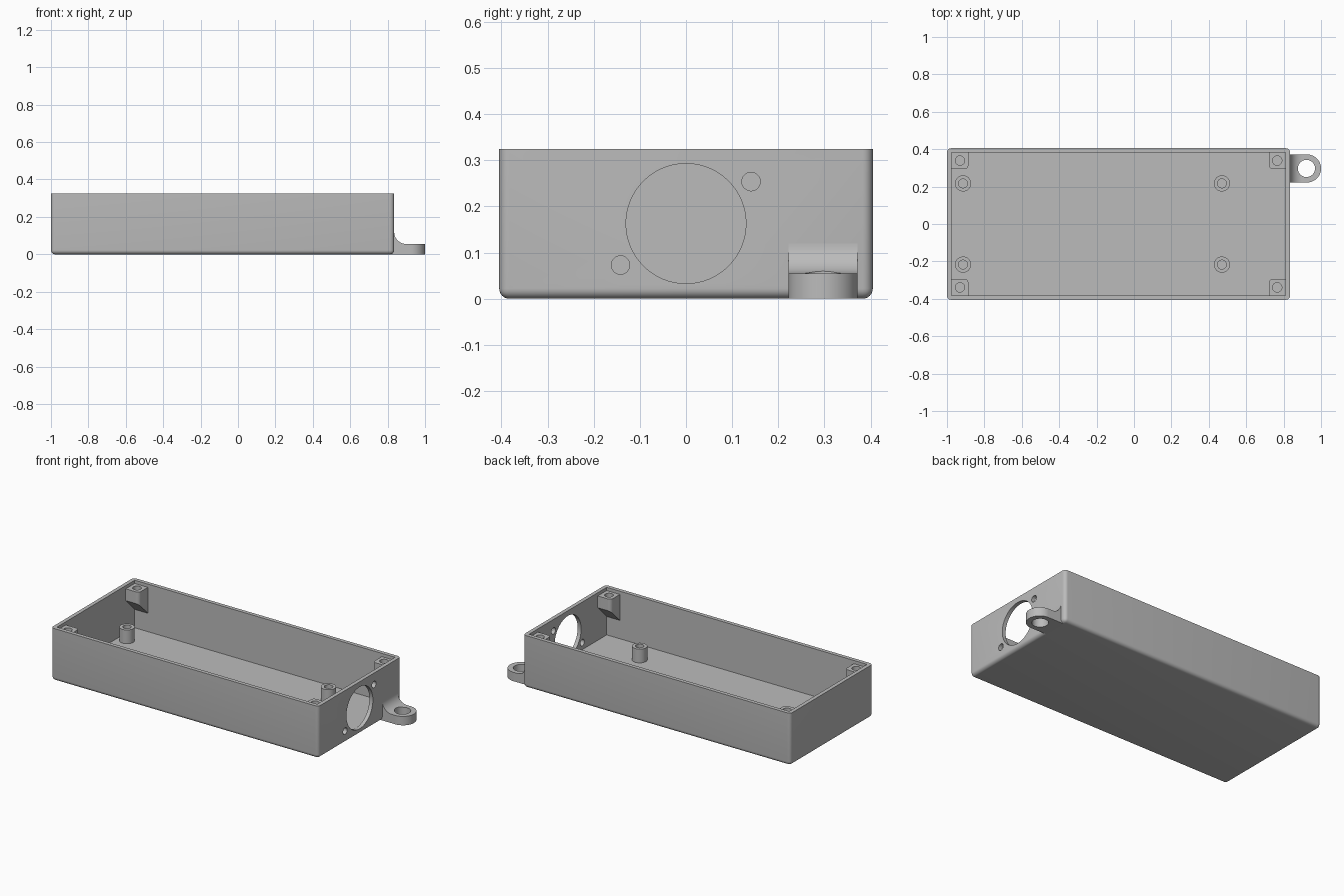
import bpy, bmesh, math
from mathutils import Matrix, Vector

if "Cube" in bpy.data.objects:
    bpy.data.objects.remove(bpy.data.objects["Cube"], do_unlink=True)

grey = bpy.data.materials.new("plain_grey")
grey.use_nodes = True
grey.diffuse_color = (0.5, 0.5, 0.5, 1)
grey.node_tree.nodes["Principled BSDF"].inputs["Base Color"].default_value = (0.5, 0.5, 0.5, 1)

# Main dimensions
X0, X1, Y, H = -1.0, 0.835, 0.405, 0.325
WALL, FLOOR = 0.024, 0.03
CX = (X0 + X1) / 2


def finish(bm, name):
    bmesh.ops.recalc_face_normals(bm, faces=bm.faces)
    mesh = bpy.data.meshes.new(name)
    bm.to_mesh(mesh)
    bm.free()
    mesh.materials.append(grey)
    ob = bpy.data.objects.new(name, mesh)
    bpy.context.collection.objects.link(ob)
    return ob


def box(name, lo, hi, radius=0.0):
    """Box with rounded edges everywhere except round the top."""
    bm = bmesh.new()
    lo, hi = Vector(lo), Vector(hi)
    size = Matrix.Diagonal((*(hi - lo), 1))
    bmesh.ops.create_cube(bm, size=1, matrix=Matrix.Translation((lo + hi) / 2) @ size)
    if radius:
        edges = [e for e in bm.edges if min(v.co.z for v in e.verts) < hi.z - 0.001]
        bmesh.ops.bevel(bm, geom=edges, offset=radius, segments=6, profile=0.5, affect='EDGES')
    return finish(bm, name)


def cylinder(name, centre, radius, length, axis='Z', sides=48):
    bm = bmesh.new()
    turn = Matrix.Rotation(math.pi / 2, 4, 'Y') if axis == 'X' else Matrix()
    bmesh.ops.create_cone(bm, cap_ends=True, segments=sides, radius1=radius, radius2=radius,
                          depth=length, matrix=Matrix.Translation(centre) @ turn)
    return finish(bm, name)


def prism(name, points, offset):
    """Extrude a closed 3D outline along an offset."""
    bm = bmesh.new()
    face = bm.faces.new([bm.verts.new(p) for p in points])
    out = bmesh.ops.extrude_face_region(bm, geom=[face], use_keep_orig=True)
    bmesh.ops.translate(bm, vec=offset, verts=[v for v in out["geom"] if isinstance(v, bmesh.types.BMVert)])
    return finish(bm, name)


def combine(ob, other, operation='DIFFERENCE'):
    mod = ob.modifiers.new("combine", 'BOOLEAN')
    mod.operation, mod.object, mod.solver = operation, other, 'EXACT'
    bpy.context.view_layer.update()
    result = bpy.data.meshes.new_from_object(ob.evaluated_get(bpy.context.evaluated_depsgraph_get()))
    ob.modifiers.clear()
    ob.data = result
    bpy.data.objects.remove(other, do_unlink=True)


def arc(cx, cy, r, start, end, n=16):
    angles = [math.radians(start + (end - start) * i / n) for i in range(n + 1)]
    return [(cx + r * math.cos(a), cy + r * math.sin(a)) for a in angles]


parts = []

# Open tray with a round port and two screw holes in the end wall
tray = box("tray", (X0, -Y, 0), (X1, Y, H), 0.022)
combine(tray, box("cavity", (X0 + WALL, -Y + WALL, FLOOR), (X1 - WALL, Y - WALL, H + 0.1)))
for y, z, r in ((0, 0.163, 0.13), (0.141, 0.254, 0.02), (-0.142, 0.073, 0.02)):
    combine(tray, cylinder("port_cutter", (X1 - WALL / 2, y, z), r, 0.1, 'X', 64))
parts.append(tray)

# Circuit board standoffs on the floor
for x in (-0.914, 0.47):
    for y in (-0.217, 0.217):
        post = cylinder("standoff", (x, y, 0.065), 0.043, 0.1)
        combine(post, cylinder("bore", (x, y, 0.1), 0.024, 0.13))
        parts.append(post)

# Lid screw bosses in the corners, sloping underneath into the long walls
top = H - 0.02
for sx in (-1, 1):
    for sy in (-1, 1):
        wall_x = CX + sx * (X1 - CX - WALL + 0.004)
        inner_x = CX + sx * 0.803
        wall_y, inner_y = sy * (Y - WALL + 0.004), sy * 0.293
        outline = [(wall_x, inner_y, top), (wall_x, wall_y, top),
                   (wall_x, wall_y, top - 0.165), (wall_x, inner_y, top - 0.073)]
        boss = prism("corner_boss", outline, (inner_x - wall_x, 0, 0))
        bm = bmesh.new()
        bm.from_mesh(boss.data)
        corner = [e for e in bm.edges if all(abs(v.co.x - inner_x) < 0.001
                  and abs(v.co.y - inner_y) < 0.001 for v in e.verts)]
        bmesh.ops.bevel(bm, geom=corner, offset=0.022, segments=6, profile=0.5, affect='EDGES')
        bm.to_mesh(boss.data)
        bm.free()
        combine(boss, cylinder("bore", (CX + sx * 0.848, sy * 0.339, top), 0.025, 0.12))
        parts.append(boss)

# Mounting lug: rounded plate with a curved fillet rising up the end wall
LY, LR, LT = 0.297, 0.075, 0.055
LX = 1 - LR
plate = [(0.812, LY - LR)] + arc(LX, LY, LR, -90, 90, 32) + [(0.812, LY + LR)]
lug = prism("mounting_lug", [(x, y, 0) for x, y in plate], (0, 0, LT))
curve = [(0.82, 0.01), (0.82, LT + 0.065)] + arc(X1 + 0.065, LT + 0.065, 0.065, 180, 270) + [(X1 + 0.065, 0.01)]
fillet = prism("fillet", [(x, LY - LR, z) for x, z in curve], (0, 2 * LR, 0))
combine(lug, fillet, 'UNION')
combine(lug, cylinder("lug_bore", (0.922, LY, 0.05), 0.046, 0.3))
parts.append(lug)

# Smooth the rounded surfaces, keep the edges crisp
bpy.ops.object.select_all(action='DESELECT')
for ob in parts:
    ob.select_set(True)
bpy.context.view_layer.objects.active = tray
bpy.ops.object.shade_smooth_by_angle(angle=math.radians(30))
